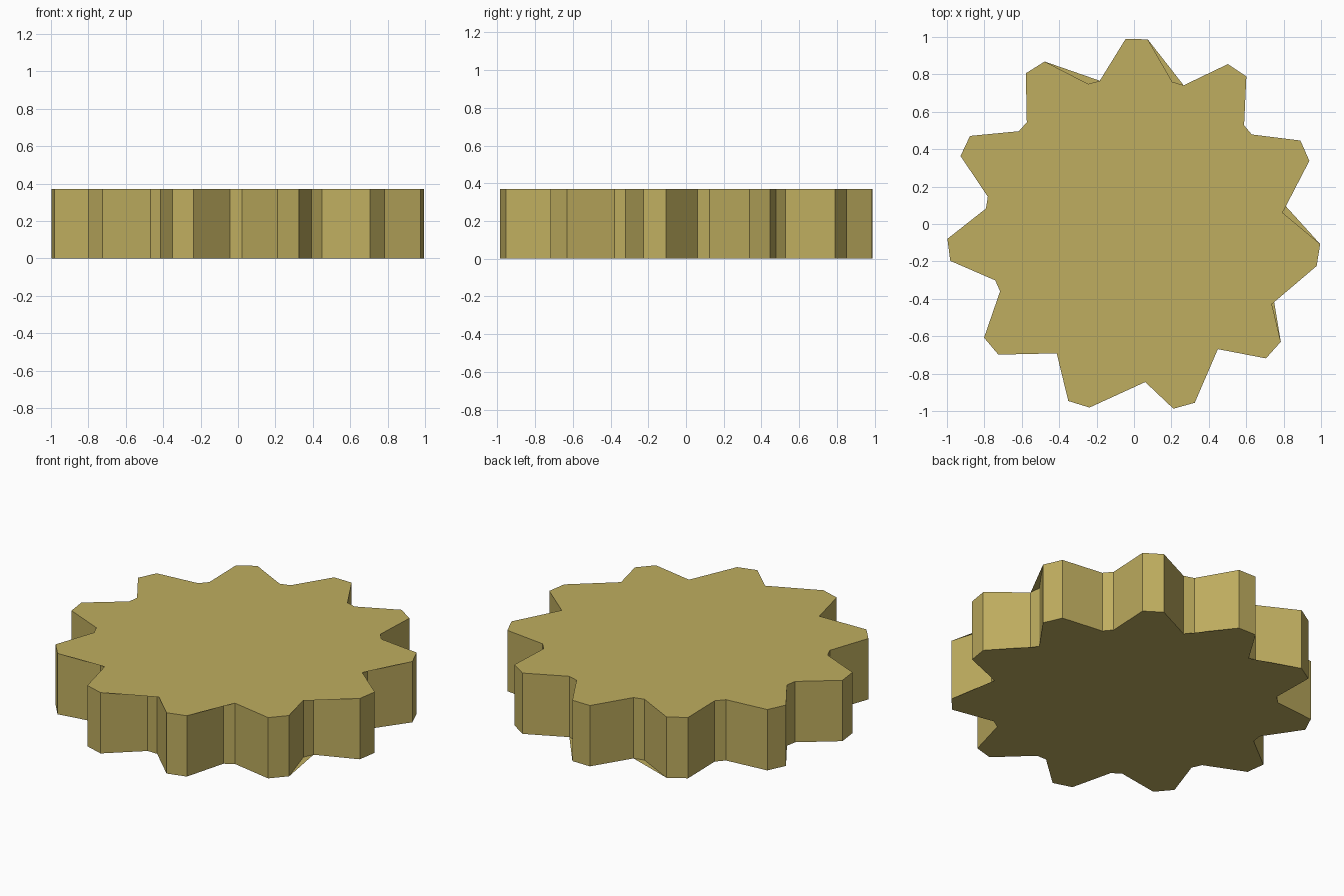
import bpy, bmesh, math

if "Cube" in bpy.data.objects:
    bpy.data.objects.remove(bpy.data.objects["Cube"])

TEETH, H, CY = 11, 0.37, -0.01
TIP_R, ROOT_R = 1.0, 0.797
STEP = 360 / TEETH

mat = bpy.data.materials.new("khaki yellow")
mat.diffuse_color = (0.52, 0.42, 0.115, 1)
mat.use_nodes = True
mat.node_tree.nodes["Principled BSDF"].inputs["Base Color"].default_value = mat.diffuse_color


def polar(r, deg):
    a = math.radians(deg)
    return (r * math.cos(a), r * math.sin(a) + CY)


# Full gear outline: two tip points and two root points per tooth
outline = []
for k in range(TEETH):
    a = 89.2 + STEP * k
    outline += [polar(TIP_R, a - 3.4), polar(TIP_R, a + 3.4),
                polar(ROOT_R, a + STEP / 2 - 2.3), polar(ROOT_R, a + STEP / 2 + 2.3)]


def cap(changes):
    """Outline with some root points dropped (None) or replaced, keyed (valley, point)."""
    pts = []
    for i, p in enumerate(outline):
        key = (i // 4, i % 4 - 2)
        q = changes.get(key, p)
        if q:
            pts.append(q)
    return pts


# The caps cut the corner over a few valleys
top = cap({(4, 0): None, (6, 0): None, (8, 1): None,
           (5, 0): (0.06, -0.845), (5, 1): None,
           (7, 0): (0.737, -0.428), (7, 1): None})
bottom = cap({(0, 1): None, (10, 1): None, (8, 0): None, (7, 0): None})

bm = bmesh.new()
# Tooth walls
lo = [bm.verts.new((x, y, 0)) for x, y in outline]
hi = [bm.verts.new((x, y, H)) for x, y in outline]
n = len(outline)
for i in range(n):
    j = (i + 1) % n
    bm.faces.new((lo[i], lo[j], hi[j], hi[i]))
# Top and bottom caps
bm.faces.new([bm.verts.new((x, y, H)) for x, y in top])
bm.faces.new([bm.verts.new((x, y, 0)) for x, y in reversed(bottom)])

mesh = bpy.data.meshes.new("gear_wheel")
bm.to_mesh(mesh)
bm.free()
mesh.materials.append(mat)
obj = bpy.data.objects.new("gear_wheel", mesh)
bpy.context.collection.objects.link(obj)
